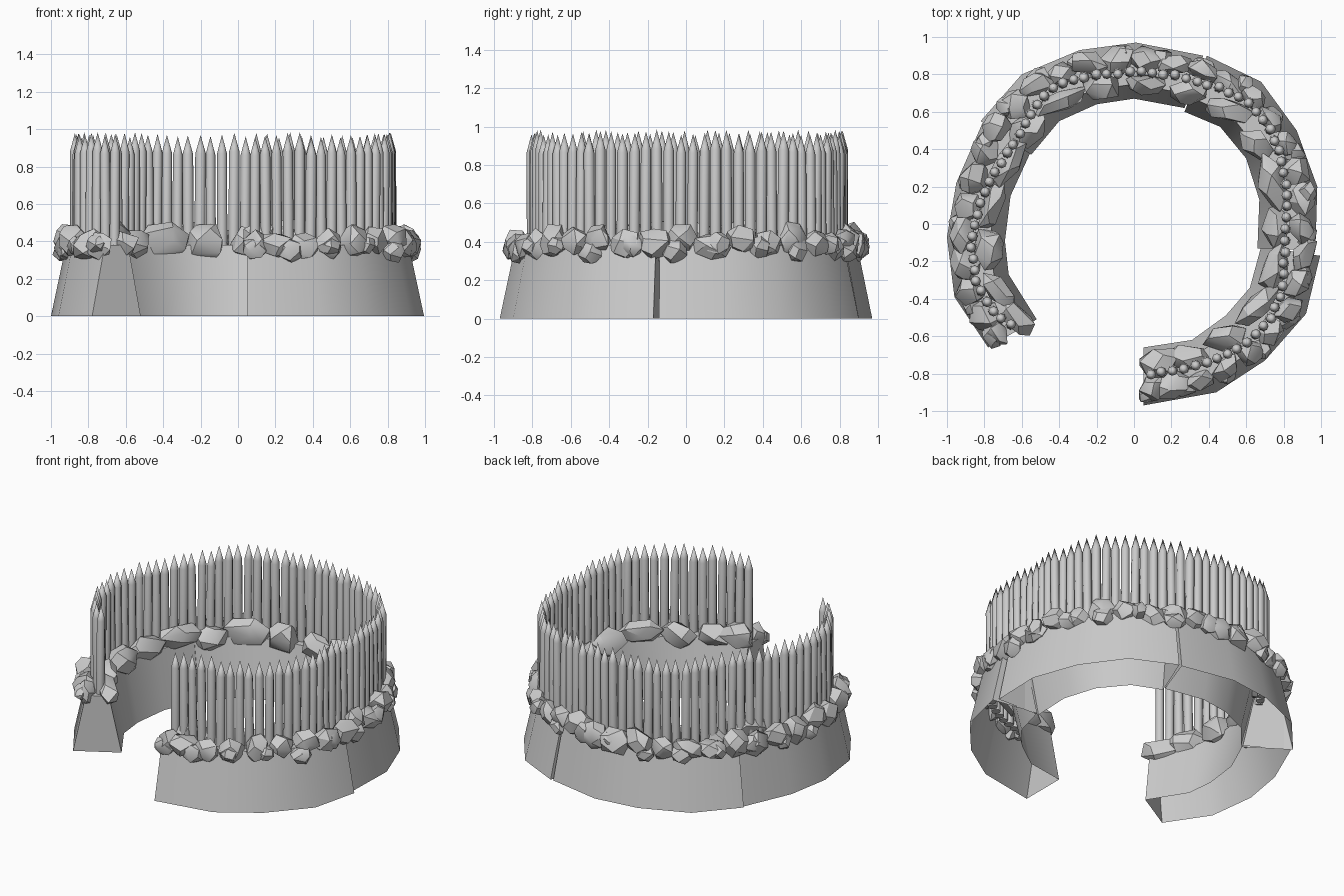
import bpy, bmesh, math, random
from mathutils import Vector, Matrix

if "Cube" in bpy.data.objects:
    bpy.data.objects.remove(bpy.data.objects["Cube"])

random.seed(7)

# plan of the earth bank: four segments, outer and inner foot lines
SEGMENTS = [
    ([(0.05, -0.97), (0.44, -0.90), (0.70, -0.73), (0.92, -0.48), (0.995, -0.17)],
     [(0.05, -0.66), (0.31, -0.62), (0.49, -0.49), (0.62, -0.34), (0.68, -0.12)]),
    ([(0.97, -0.14), (0.98, 0.20), (0.87, 0.50), (0.68, 0.76), (0.39, 0.90)],
     [(0.66, -0.13), (0.67, 0.13), (0.60, 0.35), (0.46, 0.52), (0.27, 0.60)]),
    ([(0.37, 0.90), (0.01, 0.97), (-0.29, 0.93), (-0.60, 0.80), (-0.82, 0.55)],
     [(0.27, 0.62), (0.0, 0.67), (-0.20, 0.64), (-0.40, 0.55), (-0.55, 0.37)]),
    ([(-0.81, 0.54), (-0.95, 0.22), (-1.0, -0.07), (-0.96, -0.39), (-0.78, -0.66)],
     [(-0.55, 0.39), (-0.66, 0.15), (-0.69, -0.09), (-0.67, -0.27), (-0.52, -0.51)]),
]
# line followed by the stakes
STAKE_PATH = [
    (0.09, -0.80), (0.28, -0.77), (0.45, -0.72), (0.60, -0.64), (0.72, -0.52), (0.79, -0.37),
    (0.81, -0.10), (0.82, 0.15), (0.79, 0.35), (0.72, 0.52), (0.62, 0.65), (0.45, 0.73),
    (0.25, 0.79), (0.0, 0.815), (-0.25, 0.79), (-0.42, 0.74), (-0.53, 0.63), (-0.63, 0.45),
    (-0.73, 0.30), (-0.82, 0.12), (-0.87, -0.10), (-0.85, -0.30), (-0.77, -0.45), (-0.66, -0.54)]
BANK_TOP = 0.38


def finish(bm, name, angle):
    bmesh.ops.recalc_face_normals(bm, faces=bm.faces)
    mesh = bpy.data.meshes.new(name)
    bm.to_mesh(mesh)
    bm.free()
    obj = bpy.data.objects.new(name, mesh)
    bpy.context.collection.objects.link(obj)
    bpy.ops.object.select_all(action='DESELECT')
    obj.select_set(True)
    bpy.context.view_layer.objects.active = obj
    bpy.ops.object.shade_smooth_by_angle(angle=math.radians(angle))
    return obj


def resample(points, step):
    """Even (point, tangent angle) samples along a polyline."""
    pts = [Vector(p) for p in points]
    total = sum((b - a).length for a, b in zip(pts, pts[1:]))
    n = round(total / step)
    out = []
    for i in range(n + 1):
        d = total * i / n
        for a, b in zip(pts, pts[1:]):
            length = (b - a).length
            if d <= length + 1e-6:
                t = b - a
                out.append((a + t * (d / length), math.atan2(t.y, t.x)))
                break
            d -= length
    return out


# earth bank: sloping sides, closed ends, open underside
for i, (outer, inner) in enumerate(SEGMENTS):
    bm = bmesh.new()
    rows = []
    for o, n in zip(outer, inner):
        o, n = Vector(o), Vector(n)
        section = [(o, 0), (o.lerp(n, 0.26), BANK_TOP), (o.lerp(n, 0.74), BANK_TOP), (n, 0)]
        rows.append([bm.verts.new((p.x, p.y, z)) for p, z in section])
    for a, b in zip(rows, rows[1:]):
        for k in range(3):
            bm.faces.new((a[k], b[k], b[k + 1], a[k + 1]))
    bm.faces.new(rows[0])
    bm.faces.new(rows[-1])
    finish(bm, f"earth_bank_{i + 1}", 40)

# palisade of pointed stakes
bm = bmesh.new()
SIDES = 8
for p, _ in resample(STAKE_PATH, 0.0605):
    r = random.uniform(0.027, 0.030)
    tip = random.uniform(0.955, 0.985)
    lean = Vector((random.uniform(-1, 1), random.uniform(-1, 1))) * 0.006
    rings = []
    for z, s in ((0.30, 1.0), (tip - 0.10, 0.95)):
        c = p + lean * (z - 0.3)  / 0.6
        rings.append([bm.verts.new((c.x + r * s * math.cos(k * math.tau / SIDES),
                                    c.y + r * s * math.sin(k * math.tau / SIDES), z))
                      for k in range(SIDES)])
    top = bm.verts.new((p.x + lean.x, p.y + lean.y, tip))
    for k in range(SIDES):
        j = (k + 1) % SIDES
        bm.faces.new((rings[0][k], rings[0][j], rings[1][j], rings[1][k]))
        bm.faces.new((rings[1][k], rings[1][j], top))
    bm.faces.new(rings[0])
finish(bm, "palisade_stakes", 50)


def stone(bm, p, z, angle, size, count=15):
    """Angular boulder: hull of points scattered on a stretched ball."""
    m = (Matrix.Translation((p.x, p.y, z)) @ Matrix.Rotation(angle, 4, 'Z')
         @ Matrix.Rotation(random.uniform(-0.25, 0.25), 4, 'Y'))
    verts = []
    off = random.uniform(0, math.tau)
    for k in range(count):
        h = 1 - 2 * (k + 0.5) / count
        a = off + k * 2.39996 + random.uniform(-0.35, 0.35)
        q = math.sqrt(1 - h * h)
        v = Vector((q * math.cos(a), q * math.sin(a), h)) * random.uniform(0.95, 1.15)
        verts.append(bm.verts.new(m @ Vector((v.x * size[0], v.y * size[1], v.z * size[2]))))
    res = bmesh.ops.convex_hull(bm, input=verts)
    junk = [g for g in res["geom_interior"] if isinstance(g, bmesh.types.BMVert)]
    bmesh.ops.delete(bm, geom=junk, context='VERTS')


def stone_row(name, t, step, size, z):
    line = [Vector(o).lerp(Vector(n), t) for outer, inner in SEGMENTS
            for o, n in zip(outer, inner)]
    bm = bmesh.new()
    samples = resample(line, step)
    for i, (p, ang) in enumerate(samples):
        # stones at the two ends are pulled inside the bank
        if i in (0, len(samples) - 1):
            q = Vector((math.cos(ang), math.sin(ang)))
            p = p + q * size[0] * (0.6 if i == 0 else -0.6)
        s = [c * random.uniform(0.8, 1.2) for c in size]
        stone(bm, p, z + random.uniform(-0.025, 0.025), ang + random.uniform(-0.3, 0.3), s)
    finish(bm, name, 32)


# boulders wedged against the stakes
stone_row("outer_stones", 0.26, 0.155, (0.092, 0.068, 0.080), 0.395)
stone_row("outer_small_stones", 0.17, 0.23, (0.060, 0.050, 0.058), 0.365)
stone_row("inner_stones", 0.70, 0.24, (0.135, 0.068, 0.090), 0.405)
